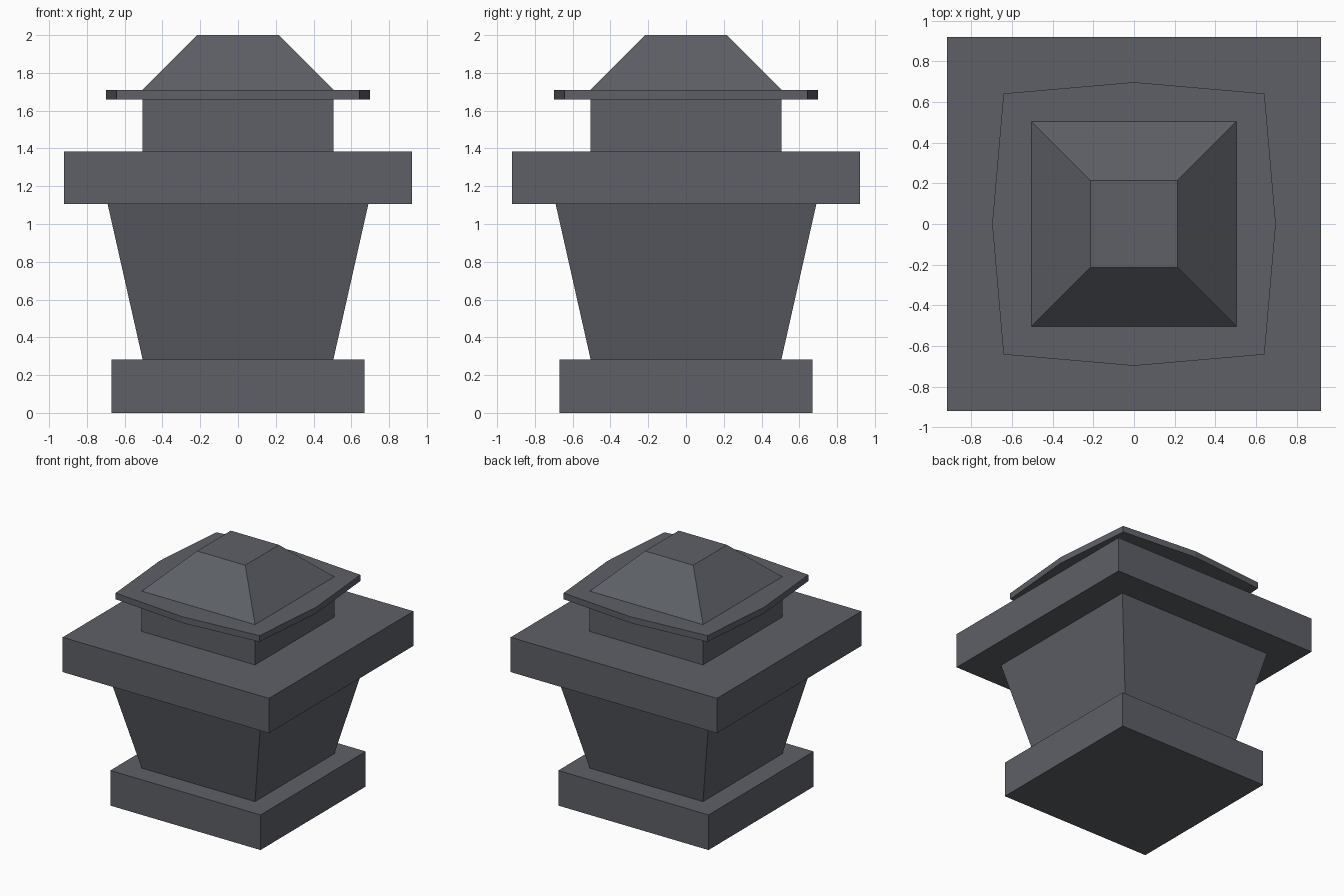
import bpy

if "Cube" in bpy.data.objects:
    bpy.data.objects.remove(bpy.data.objects["Cube"])

# Single stone colour
stone = bpy.data.materials.new("dark grey stone")
stone.diffuse_color = (0.110, 0.117, 0.135, 1)
stone.use_nodes = True
stone.node_tree.nodes["Principled BSDF"].inputs["Base Color"].default_value = stone.diffuse_color


def square(h):
    return [(-h, -h), (h, -h), (h, h), (-h, h)]


def loft(name, low, high, z0, z1):
    """Closed prism or frustum between two outlines with equal point counts."""
    n = len(low)
    verts = [(x, y, z0) for x, y in low] + [(x, y, z1) for x, y in high]
    faces = [tuple(reversed(range(n))), tuple(range(n, 2 * n))]
    faces += [(i, (i + 1) % n, n + (i + 1) % n, n + i) for i in range(n)]
    mesh = bpy.data.meshes.new(name)
    mesh.from_pydata(verts, [], faces)
    mesh.materials.append(stone)
    obj = bpy.data.objects.new(name, mesh)
    bpy.context.collection.objects.link(obj)
    return obj


# Square tiers: name, lower half width, upper half width, bottom, top
tiers = [
    ("base_block", 0.67, 0.67, 0.0, 0.283),
    ("flared_body", 0.505, 0.69, 0.283, 1.105),
    ("wide_slab", 0.92, 0.92, 1.105, 1.385),
    ("neck_block", 0.505, 0.505, 1.385, 1.66),
    ("sloped_cap", 0.505, 0.215, 1.71, 2.0),
]
for name, a, b, z0, z1 in tiers:
    loft(name, square(a), square(b), z0, z1)

# Thin eight-sided plate with slightly bowed edges
c, m = 0.642, 0.698
plate = [(-c, -c), (0, -m), (c, -c), (m, 0), (c, c), (0, m), (-c, c), (-m, 0)]
loft("bowed_plate", plate, plate, 1.66, 1.71)
